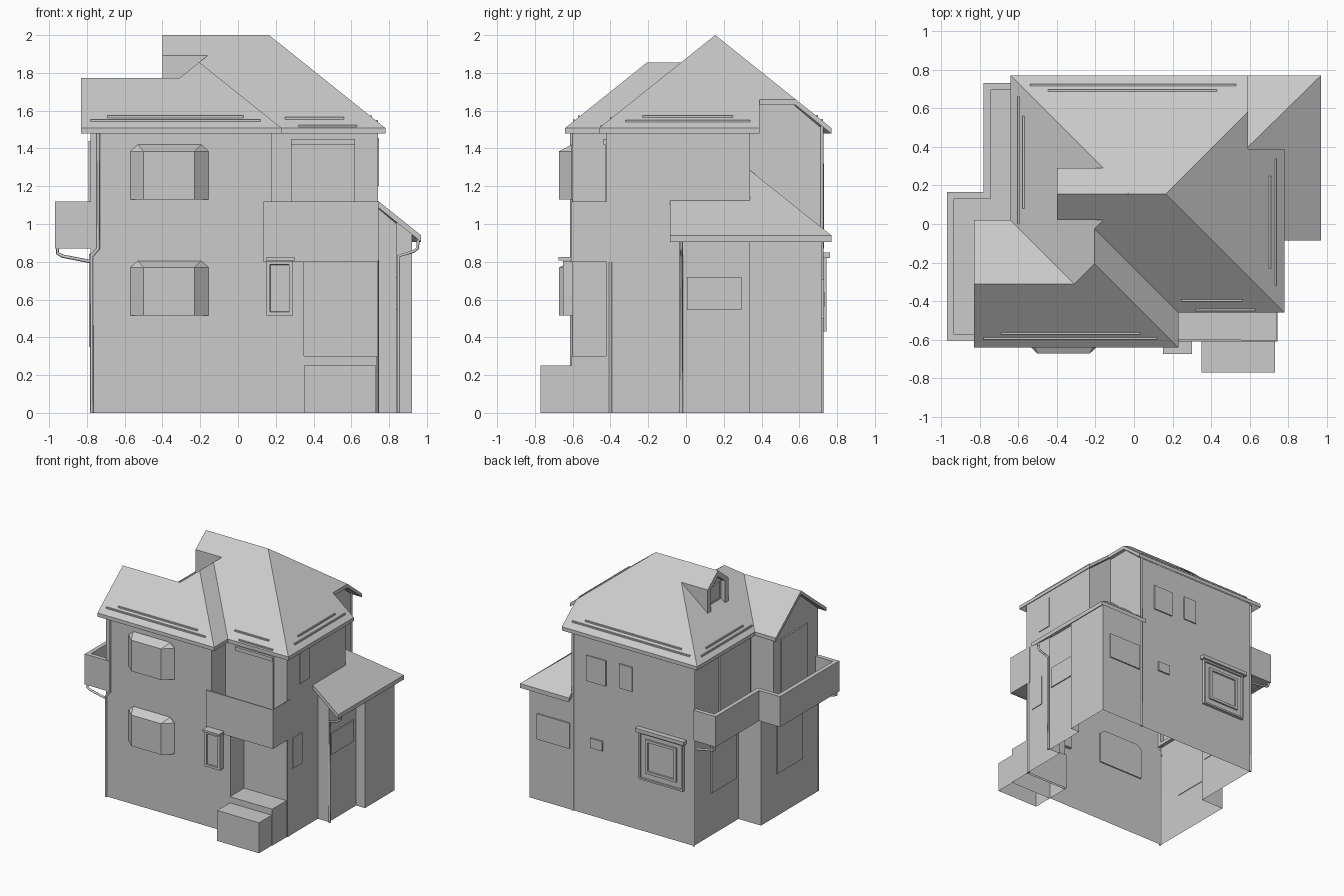
import bpy, bmesh
from mathutils import Vector

if "Cube" in bpy.data.objects:
    bpy.data.objects.remove(bpy.data.objects["Cube"])

EAVE, SLOPE = 1.508, 0.8


def finish(name, bm):
    bmesh.ops.recalc_face_normals(bm, faces=bm.faces[:])
    me = bpy.data.meshes.new(name)
    bm.to_mesh(me)
    bm.free()
    ob = bpy.data.objects.new(name, me)
    bpy.context.collection.objects.link(ob)
    return ob


def prism(name, profile, axis, a, b, drop=None):
    """Extrude a 2D profile along an axis; drop(centre) picks faces to leave open."""
    place = {'x': lambda u, v, w: (w, u, v), 'y': lambda u, v, w: (u, w, v),
             'z': lambda u, v, w: (u, v, w)}[axis]
    bm = bmesh.new()
    lo = [bm.verts.new(place(u, v, a)) for u, v in profile]
    hi = [bm.verts.new(place(u, v, b)) for u, v in profile]
    bm.faces.new(lo)
    bm.faces.new(hi)
    n = len(lo)
    for i in range(n):
        j = (i + 1) % n
        bm.faces.new((lo[i], lo[j], hi[j], hi[i]))
    bmesh.ops.recalc_face_normals(bm, faces=bm.faces[:])
    if drop:
        gone = [f for f in bm.faces if drop(f.calc_center_median(), f.normal)]
        bmesh.ops.delete(bm, geom=gone, context='FACES')
        me = bpy.data.meshes.new(name)
        bm.to_mesh(me)
        bm.free()
        ob = bpy.data.objects.new(name, me)
        bpy.context.collection.objects.link(ob)
        return ob
    return finish(name, bm)


def box(name, x0, x1, y0, y1, z0, z1, drop=None):
    return prism(name, [(x0, y0), (x1, y0), (x1, y1), (x0, y1)], 'z', z0, z1, drop)


def roof_sheet(name, pts, faces, eave, thick):
    """Roof planes: each point is (x, y, distance in from its eave)."""
    bm = bmesh.new()
    v = {k: bm.verts.new((x, y, eave + SLOPE * d)) for k, (x, y, d) in pts.items()}
    for f in faces:
        bm.faces.new([v[k] for k in f])
    r = bmesh.ops.extrude_face_region(bm, geom=bm.faces[:], use_keep_orig=True)
    down = [g for g in r['geom'] if isinstance(g, bmesh.types.BMVert)]
    bmesh.ops.translate(bm, verts=down, vec=(0, 0, -thick))
    return finish(name, bm)


def panel(name, axis, wall, out, a0, a1, z0, z1, inset=0):
    """Window or door panel standing out from a wall by a signed amount."""
    rect = [(a0, z0), (a1, z0), (a1, z1), (a0, z1)]
    ob = prism(name, rect, axis, wall - out * 0.5, wall + out)
    if inset:
        bm = bmesh.new()
        bm.from_mesh(ob.data)
        i = 'xyz'.index(axis)
        s = 1 if out > 0 else -1
        face = [f for f in bm.faces if f.normal[i] * s > 0.9]
        bmesh.ops.inset_region(bm, faces=face, thickness=inset)
        bmesh.ops.inset_region(bm, faces=face, thickness=.002, depth=-.012)
        bm.to_mesh(ob.data)
        bm.free()
    return ob


def pipe(name, pts, r=0.009):
    cu = bpy.data.curves.new(name, 'CURVE')
    cu.dimensions = '3D'
    cu.bevel_depth, cu.bevel_resolution, cu.use_fill_caps = r, 1, True
    sp = cu.splines.new('POLY')
    sp.points.add(len(pts) - 1)
    for p, co in zip(sp.points, pts):
        p.co = (*co, 1)
    ob = bpy.data.objects.new(name, cu)
    bpy.context.collection.objects.link(ob)


# Main walls as open shells, ground and upper floor
caps = lambda c, n: abs(n.z) > .9
base = lambda c, n: n.z < -.9
prism('ground_floor', [(-.78, -.60), (.35, -.60), (.35, -.42), (.74, -.42), (.74, -.02), (.74, .34),
                       (.525, .34), (.525, .72), (-.575, .72), (-.575, .14), (-.78, .14)], 'z', 0, .87,
      lambda c, n: abs(n.z) > .9 or (c.x > .5 and c.y > 0 and c.y < .6))
prism('upper_floor', [(-.78, -.60), (.18, -.60), (.18, -.42), (.74, -.42), (.74, .34),
                      (.525, .34), (.525, .72), (-.575, .72), (-.575, -.02), (-.78, -.02)],
      'z', .87, 1.51, caps)
prism('wing_gable_wall', [(-.60, 1.505), (-.02, 1.505), (-.31, 1.745)], 'x', -.78, -.76)
prism('notch_side_wall', [(.74, 1.505), (.525, 1.68), (.525, 1.505)], 'y', .32, .34)
prism('notch_back_wall', [(.32, 1.505), (.72, 1.505), (.53, 1.665), (.32, 1.665)], 'x', .505, .525)

# Main roof: hips, valleys, gabled wing and back corner notch
P = dict(A=(-.64, .77, 0), B=(-.64, .02, 0), C=(-.31, -.31, .33), D=(-.205, -.205, .435),
         E=(-.205, -.025, .435), F=(-.025, .155, .615), G=(-.83, .02, 0), H=(-.83, -.31, .33),
         I=(-.83, -.64, 0), J=(.23, -.64, 0), K=(.23, -.46, 0), L=(.78, -.46, 0),
         M=(.165, .155, .615), N=(.78, .39, 0), O=(.59, .39, .19), P=(.59, .58, .19), Q=(.59, .77, 0))
roof_sheet('main_roof', P, ['ABCDEF', 'GHCB', 'IJDCH', 'JKED', 'KLMFE', 'LNOPM', 'AFMPQ'], EAVE, .03)

# Dormer facing left
prism('dormer_shell', [(.02, 1.892), (.155, 2), (.29, 1.892), (.29, 1.68),
                       (.245, 1.68), (.245, 1.88), (.155, 1.95), (.065, 1.88), (.065, 1.68),
                       (.02, 1.68)], 'x', -.40, -.03)
prism('dormer_wall', [(.05, 1.68), (.26, 1.68), (.26, 1.89), (.155, 1.97), (.05, 1.89)], 'x', -.365, -.30)
panel('dormer_window', 'x', -.365, -.012, .095, .215, 1.75, 1.88)

# Side annex with lean-to roof
prism('annex_front', [(.74, 0), (.84, 0), (.84, 1.0), (.74, 1.085)], 'y', -.02, .335,
      lambda c, n: n.z < -.9 or n.x < -.9 or n.y > .9)
prism('annex_back', [(.84, .335), (.92, .335), (.92, .72), (.525, .72)], 'z', 0, .945,
      lambda c, n: abs(n.z) > .9 or n.x < -.1)
prism('annex_step_wall', [(.84, .93), (.92, .93), (.92, .95), (.84, 1.01)], 'y', .335, .35)
P = dict(A=(.97, -.085, 0), B=(.97, .77, 0), C=(.525, .335, .435), D=(.735, .335, .235),
         E=(.735, -.085, .235), F=(.525, .77, 0))
roof_sheet('annex_roof', P, ['ABCDE', 'BFC'], .94, .035)

# Snow bars: (direction, fixed coordinate, span, distance in from eave)
bars = [('x', -.567, -.69, .03, .073), ('x', -.593, -.78, .12, .047), ('x', -.397, .25, .56, .063),
        ('x', -.447, .32, .63, .013), ('x', .72, -.54, .53, .05), ('x', .693, -.445, .43, .077),
        ('y', .705, -.23, .25, .075), ('y', .735, -.32, .34, .045),
        ('y', -.60, 0, .66, .04), ('y', -.573, .08, .56, .067)]
for i, (ax, c, a, b, d) in enumerate(bars):
    z = EAVE + SLOPE * d
    u = (c - .005, c + .005)
    rng = (a, b) + u if ax == 'x' else u + (a, b)
    box(f'snow_bar_{i}', *rng, z - .012, z + .007)

# Left wraparound balcony
outer = [(-.75, -.605), (-.97, -.605), (-.97, .165), (-.78, .165), (-.78, .73), (-.575, .73)]
inner = [(-.575, .695), (-.745, .695), (-.745, .13), (-.935, .13), (-.935, -.57), (-.75, -.57)]
prism('left_balcony_parapet', outer + inner, 'z', .87, 1.12)
prism('left_balcony_floor', outer + [(-.575, -.02), (-.75, -.02)], 'z', .872, .90)

# Front balcony with thin parapet
prism('front_balcony_parapet', [(.135, -.595), (.135, -.61), (.745, -.61), (.745, -.38), (.738, -.38),
                                (.738, -.603), (.20, -.595)], 'z', .80, 1.12)
box('front_balcony_floor', .17, .74, -.605, -.40, .805, .88)

# Entrance landing and step
box('entrance_landing', .35, .735, -.605, -.40, 0, .30, base)
box('entrance_step', .35, .73, -.77, -.60, 0, .25, base)

# Bay windows with sloped caps
for name, z in (('lower_bay', .515), ('upper_bay', 1.13)):
    prism(name, [(-.57, -.59), (-.57, -.605), (-.50, -.672), (-.23, -.672), (-.155, -.605), (-.155, -.59)],
          'z', z, z + .255)
    bm = bmesh.new()
    for p in [(-.57, -.605, 0), (-.57, -.59, 0), (-.50, -.672, 0), (-.23, -.672, 0), (-.155, -.605, 0),
              (-.155, -.59, 0), (-.53, -.605, .035), (-.195, -.605, .035), (-.53, -.59, .035), (-.195, -.59, .035)]:
        bm.verts.new(Vector(p) + Vector((0, 0, z + .255)))
    bmesh.ops.convex_hull(bm, input=bm.verts[:])
    bmesh.ops.dissolve_limit(bm, angle_limit=.02, verts=bm.verts[:], edges=bm.edges[:])
    finish(name + '_cap', bm)

# Small box window with awning on the front
panel('front_box_window', 'y', -.60, -.05, .15, .29, .515, .805, .028)
box('front_awning', .15, .30, -.675, -.59, .808, .825)

# Framed back window with header
panel('back_window_frame', 'y', .72, .025, -.49, -.09, .43, .82, .02)
panel('back_window_pane', 'y', .725, .02, -.43, -.15, .49, .77, .03)
box('back_window_header', -.51, -.07, .71, .762, .82, .85)

# Flat windows and doors: axis, wall, stand-out, span, heights
openings = {
    'front_balcony_door': ('y', -.42, -.008, .28, .62, .88, 1.45),
    'right_upper_window': ('x', .74, .006, -.26, -.14, 1.20, 1.455),
    'right_lower_window': ('x', .74, .006, -.35, -.23, .54, .79),
    'annex_side_window': ('x', .84, .008, .005, .295, .545, .72),
    'annex_back_window': ('y', .72, .01, .55, .85, .50, .71),
    'back_upper_window_a': ('y', .72, .01, .22, .40, 1.10, 1.31),
    'back_upper_window_b': ('y', .72, .01, -.02, .10, 1.12, 1.32),
    'back_small_window': ('y', .72, .012, .25, .36, .56, .64),
    'left_upper_door': ('x', -.575, -.012, 0, .40, .90, 1.44),
    'wing_upper_door': ('x', -.78, -.012, -.45, -.11, .90, 1.44),
    'left_lower_door': ('x', -.575, -.01, .175, .50, .35, .84),
    'wing_lower_door': ('x', -.78, -.01, -.39, -.06, .35, .84)}
for name, args in openings.items():
    panel(name, *args)
box('front_balcony_door_header', .28, .62, -.44, -.42, 1.42, 1.45)

# Downpipes
pipe('front_left_pipe', [(-.74, -.607, 1.49), (-.74, -.607, .87), (-.775, -.607, .83), (-.775, -.607, 0)])
pipe('front_left_drain', [(-.955, -.59, .88), (-.955, -.59, .845), (-.93, -.59, .83), (-.775, -.597, .80)])
pipe('back_left_drain', [(-.765, .715, .88), (-.765, .715, .845), (-.75, .715, .83), (-.59, .72, .80)])
pipe('back_left_pipe', [(-.578, .72, 1.49), (-.578, .72, 0)])
pipe('back_right_pipe', [(.525, .72, 1.52), (.525, .72, 0)])
pipe('entrance_pipe', [(.737, -.40, .81), (.737, -.40, 0)])
pipe('annex_pipe', [(.955, -.025, .92), (.95, -.025, .87), (.93, -.025, .855), (.85, -.025, .83), (.85, -.025, 0)])
